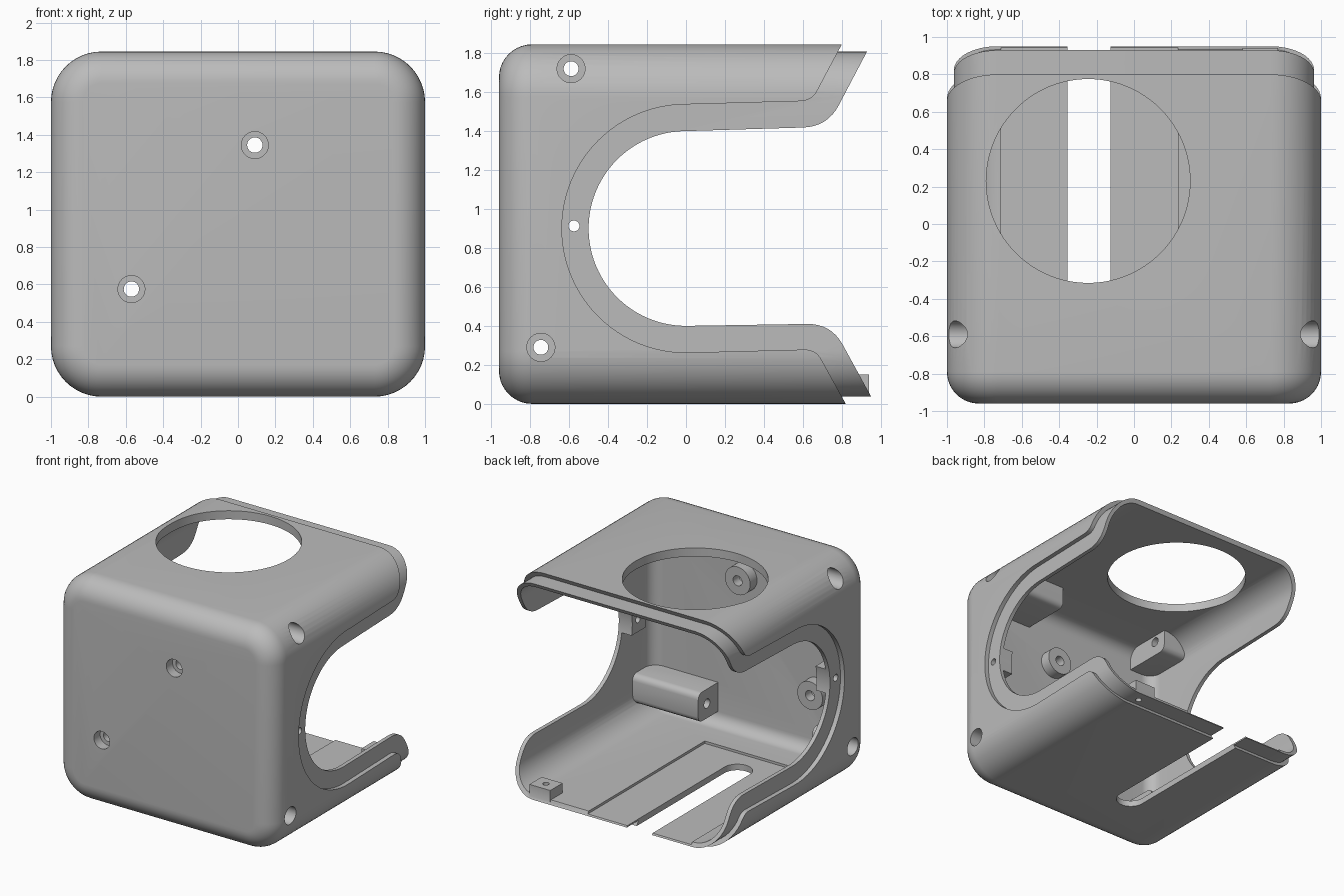
import bpy, bmesh
from math import sin, cos, pi, radians
from mathutils import Vector

cube = bpy.data.objects.get("Cube")
if cube:
    bpy.data.objects.remove(cube)

HEIGHT, FRONT = 1.845, -0.96
CORNER, FILLET = 0.27, 0.17
LIP, WALL = 0.037, 0.07          # depth of the lip step and full wall thickness

grey = bpy.data.materials.new("light grey plastic")
grey.use_nodes = True
grey.diffuse_color = (0.5, 0.5, 0.5, 1)
grey.node_tree.nodes["Principled BSDF"].inputs["Base Color"].default_value = (0.5, 0.5, 0.5, 1)


def loft(name, rings):
    """Closed solid through a list of equally long rings."""
    bm = bmesh.new()
    loops = [[bm.verts.new(p) for p in ring] for ring in rings]
    n = len(loops[0])
    for a, b in zip(loops, loops[1:]):
        for i in range(n):
            j = (i + 1) % n
            bm.faces.new((a[i], a[j], b[j], b[i]))
    bm.faces.new(loops[0])
    bm.faces.new(loops[-1])
    bmesh.ops.recalc_face_normals(bm, faces=bm.faces)
    mesh = bpy.data.meshes.new(name)
    bm.to_mesh(mesh)
    bm.free()
    obj = bpy.data.objects.new(name, mesh)
    bpy.context.collection.objects.link(obj)
    return obj


def rounded_rect(inset, y):
    r = CORNER - inset
    pts = []
    for k, (sx, sz) in enumerate(((1, 1), (-1, 1), (-1, -1), (1, -1))):
        cx = sx * (1 - CORNER)
        cz = HEIGHT / 2 + sz * (HEIGHT / 2 - CORNER)
        for i in range(13):
            a = (k + i / 12) * pi / 2
            pts.append((cx + r * cos(a), y, cz + r * sin(a)))
    return pts


def rounded_block(name, inset, back):
    """Box with rounded long edges and a rounded front."""
    r = FILLET - inset
    rings = []
    for i in range(11):
        a = i / 10 * pi / 2
        rings.append(rounded_rect(inset + r * (1 - sin(a)), FRONT + inset + r * (1 - cos(a))))
    return loft(name, rings + [rounded_rect(inset, back)])


def box(name, x, y, z):
    return loft(name, [[(x[0], b, c), (x[1], b, c), (x[1], b, d), (x[0], b, d)]
                       for b, c, d in ((y[0], *z), (y[1], *z))])


def cylinder(name, axis, centre, lo, hi, r, n=48):
    rings = []
    for t in (lo, hi):
        ring = []
        for i in range(n):
            p = [centre[0] + r * cos(2 * pi * i / n), centre[1] + r * sin(2 * pi * i / n)]
            p.insert(axis, t)
            ring.append(p)
        rings.append(ring)
    return loft(name, rings)


def combine(target, tool, operation):
    mod = target.modifiers.new(operation, 'BOOLEAN')
    mod.operation, mod.object, mod.solver = operation, tool, 'EXACT'
    bpy.context.view_layer.objects.active = target
    bpy.ops.object.modifier_apply(modifier=mod.name)
    bpy.data.objects.remove(tool)


def cut(target, tool):
    combine(target, tool, 'DIFFERENCE')


def bend(before, corner, after, length):
    """Curved corner between two straight runs."""
    c = Vector(corner)
    p = c + (Vector(before) - c).normalized() * length
    q = c + (Vector(after) - c).normalized() * length
    return [p * (1 - t) ** 2 + c * 2 * t * (1 - t) + q * t * t for t in (i / 8 for i in range(9))]


def side_opening(radius, top, top_corner, low_corner, low, length):
    """C-shaped side cut that leaves the overhanging top and floor."""
    mid = 0.9
    path = [Vector((1.6, top[1])), Vector(top)]
    path += bend(top, top_corner, (0, mid + radius), length)
    path += [Vector((radius * cos(a), mid + radius * sin(a)))
             for a in (pi / 2 + pi * i / 48 for i in range(49))]
    path += bend((0, mid - radius), low_corner, low, length)
    path += [Vector(low), Vector((1.6, low[1]))]
    return loft("side_opening", [[(x, p.x, p.y) for p in path] for x in (-1.3, 1.3)])


# Outer skin and the stepped lip that reaches past it
housing = rounded_block("housing", 0, 1.1)
cut(housing, side_opening(0.637, (0.882, 2), (0.646, 1.555), (0.666, 0.28), (0.93, -0.2), 0.06))
lip = rounded_block("lip", LIP, 1.1)
cut(lip, side_opening(0.5, (1.03, 2), (0.726, 1.422), (0.745, 0.412), (1.08, -0.2), 0.125))
combine(housing, lip, 'UNION')

# Cavity, with the inner bosses left standing
FRONT_SCREWS = ((-0.57, 0.575), (0.09, 1.345))
SIDE_SCREWS = ((-0.59, 1.72), (-0.745, 0.29))
BOSS_ENDS = ((1, 0.33), (-1, 0.71))
cavity = rounded_block("cavity", WALL, 1.5)
for screw in FRONT_SCREWS:
    cut(cavity, cylinder("front_boss", 1, screw, -1.2, -0.8, 0.115))
for side, end in BOSS_ENDS:
    xs = sorted((side * end, side * 1.2))
    for (y, z), span in zip(SIDE_SCREWS, ((1.6, 2), (0.17, 0.41))):
        boss = box("side_boss", xs, (-1.2, y + 0.115), span)
        bevel = boss.modifiers.new("round", 'BEVEL')
        bevel.width, bevel.segments = 0.05, 4
        bevel.limit_method = 'ANGLE'
        # keep the end face crisp by rounding only edges along the boss
        bevel.limit_method = 'WEIGHT'
        weight = boss.data.attributes.new("bevel_weight_edge", 'FLOAT', 'EDGE')
        for e in boss.data.edges:
            a, b = (boss.data.vertices[v].co for v in e.vertices)
            weight.data[e.index].value = float(abs(a.x - b.x) > 0.1 and a.y > -1)
        bpy.context.view_layer.objects.active = boss
        bpy.ops.object.modifier_apply(modifier=bevel.name)
        cut(cavity, boss)
    cut(cavity, box("side_clip", sorted((side * 0.84, side * 1.2)), (-0.68, -0.4), (0.81, 1.01)))
cut(housing, cavity)

# Small mounting block on the floor
combine(housing, box("floor_block", (0.58, 0.77), (0.78, 0.94), (0.045, 0.15)), 'UNION')
cut(housing, cylinder("floor_block_hole", 2, (0.675, 0.86), -0.1, 0.3, 0.025, 24))

# Round top hole, floor recess and round-ended floor slot
cut(housing, cylinder("top_hole", 2, (-0.245, 0.23), 1.6, 2, 0.545, 96))
cut(housing, box("floor_recess", (-0.71, 0.235), (-0.58, 1.3), (0.05, 0.13)))
slot = [(1.3, -0.125), (1.3, -0.355)]
arc = [(-0.24 - 0.115 * cos(pi * i / 20), -0.325 - 0.115 * sin(pi * i / 20)) for i in range(21)]
outline = [(x, y) for y, x in slot] + arc
cut(housing, loft("floor_slot", [[(x, y, z) for x, y in outline] for z in (-0.2, 0.13)]))

# Counterbored screw holes
for screw in FRONT_SCREWS:
    cut(housing, cylinder("front_hole", 1, screw, -1.1, -0.7, 0.041, 32))
    cut(housing, cylinder("front_counterbore", 1, screw, -1.1, -0.88, 0.072))
for side, end in BOSS_ENDS:
    for screw in SIDE_SCREWS:
        cut(housing, cylinder("side_hole", 0, screw, *sorted((side * (end - 0.1), side * 1.1)), 0.038, 32))
        cut(housing, cylinder("side_counterbore", 0, screw, *sorted((side * (end + 0.1), side * 1.1)), 0.072))
    cut(housing, cylinder("clip_hole", 0, (-0.575, 0.913), *sorted((side * 0.7, side * 1.1)), 0.028, 24))

# Finish
housing.data.materials.clear()
housing.data.materials.append(grey)
for face in housing.data.polygons:
    face.material_index = 0
bpy.ops.object.select_all(action='DESELECT')
housing.select_set(True)
bpy.context.view_layer.objects.active = housing
bpy.ops.object.shade_smooth_by_angle(angle=radians(30))
